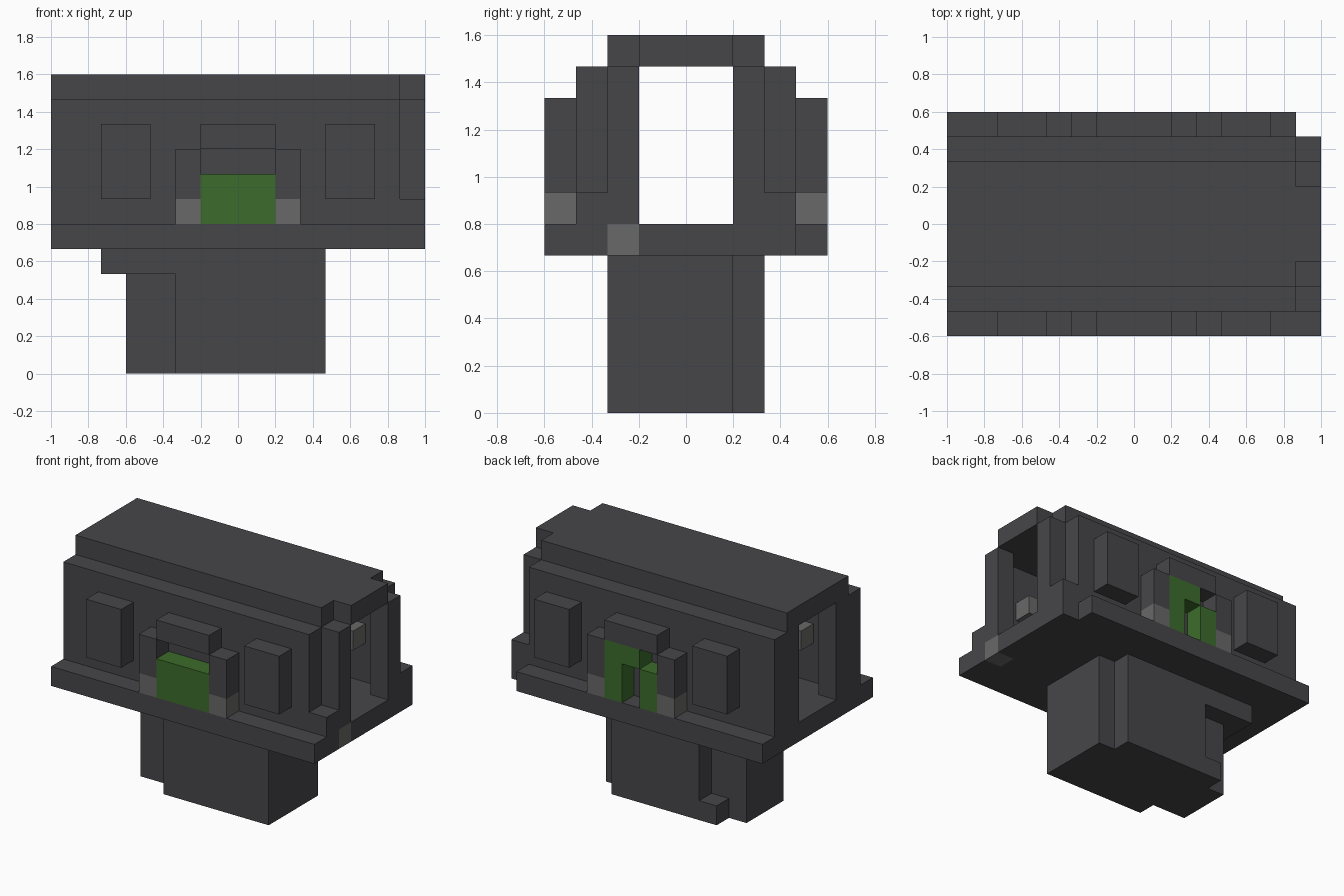
import bpy
import bmesh
from mathutils import Matrix, Vector

UNIT = 2 / 15  # one block of the 15 x 9 x 12 grid

cube = bpy.data.objects.get("Cube")
if cube:
    bpy.data.objects.remove(cube, do_unlink=True)


def make_material(name, rgb):
    mat = bpy.data.materials.new(name)
    mat.use_nodes = True
    mat.diffuse_color = (*rgb, 1)
    mat.node_tree.nodes["Principled BSDF"].inputs["Base Color"].default_value = (*rgb, 1)
    return mat


DARK = make_material("dark_metal", (0.062, 0.061, 0.067))
GREY = make_material("light_grey", (0.14, 0.14, 0.138))
GREEN = make_material("green", (0.046, 0.15, 0.025))


def block(name, mat, x, y, z):
    """Box from grid line pairs: x in 0..15, y in 0..9, z in 0..12."""
    lo = Vector((x[0] - 7.5, y[0] - 4.5, z[0])) * UNIT
    hi = Vector((x[1] - 7.5, y[1] - 4.5, z[1])) * UNIT
    bm = bmesh.new()
    bmesh.ops.create_cube(bm, size=1, matrix=Matrix.Translation((lo + hi) / 2)
                          @ Matrix.Diagonal((*(hi - lo), 1)))
    mesh = bpy.data.meshes.new(name)
    bm.to_mesh(mesh)
    bm.free()
    mesh.materials.append(mat)
    obj = bpy.data.objects.new(name, mesh)
    bpy.context.collection.objects.link(obj)
    return obj


def pair(name, mat, x, y, z):
    """The same box on the front and, mirrored, on the back."""
    block("front_" + name, mat, x, y, z)
    block("back_" + name, mat, x, (9 - y[1], 9 - y[0]), z)


# Stem under the platform
block("stem_core", DARK, (5, 10), (2, 7), (0, 5))
block("stem_left_side", DARK, (10, 11), (2, 6), (0, 5))
block("stem_right_side", DARK, (3, 5), (3, 6), (0, 4))
block("stem_shelf", DARK, (2, 5), (2, 7), (4, 5))
block("stem_foot", DARK, (4, 5), (6, 7), (0, 1))

# Platform, with a grey stud and a missing back corner
block("platform", DARK, (0, 14), (0, 9), (5, 6))
block("platform_end_front", DARK, (14, 15), (0, 2), (5, 6))
block("platform_stud", GREY, (14, 15), (2, 3), (5, 6))
block("platform_end_back", DARK, (14, 15), (3, 8), (5, 6))

# Hollow housing
pair("wall", DARK, (0, 14), (1, 2), (6, 11))
pair("right_rim", DARK, (0, 1), (2, 3), (6, 11))
pair("left_rim", DARK, (14, 15), (2, 3), (6, 11))
pair("left_rim_foot", DARK, (14, 15), (1, 2), (6, 7))
block("roof", DARK, (0, 14), (2, 7), (11, 12))
block("roof_end", DARK, (14, 15), (3, 6), (11, 12))

# Raised side panels with grey clamps on the inside
for side, x in (("right", 2), ("left", 11)):
    pair(side + "_panel", DARK, (x, x + 2), (0, 1), (7, 10))
    pair(side + "_clamp", GREY, (x, x + 2), (2, 3), (8, 9))

# Central frames
pair("frame_lintel", DARK, (6, 9), (0, 1), (9, 10))
for side, x in (("right", 5), ("left", 9)):
    pair(side + "_frame_foot", GREY, (x, x + 1), (0, 1), (6, 7))
    pair(side + "_frame_post", DARK, (x, x + 1), (0, 1), (7, 9))

# Green inserts
block("front_insert", GREEN, (6, 9), (0, 1), (6, 8))
block("back_insert_post", GREEN, (8, 9), (8, 9), (6, 9))
block("back_insert_arm", GREEN, (7, 8), (8, 9), (8, 9))
block("back_insert_block", GREEN, (6, 7), (8, 9), (6, 8))
